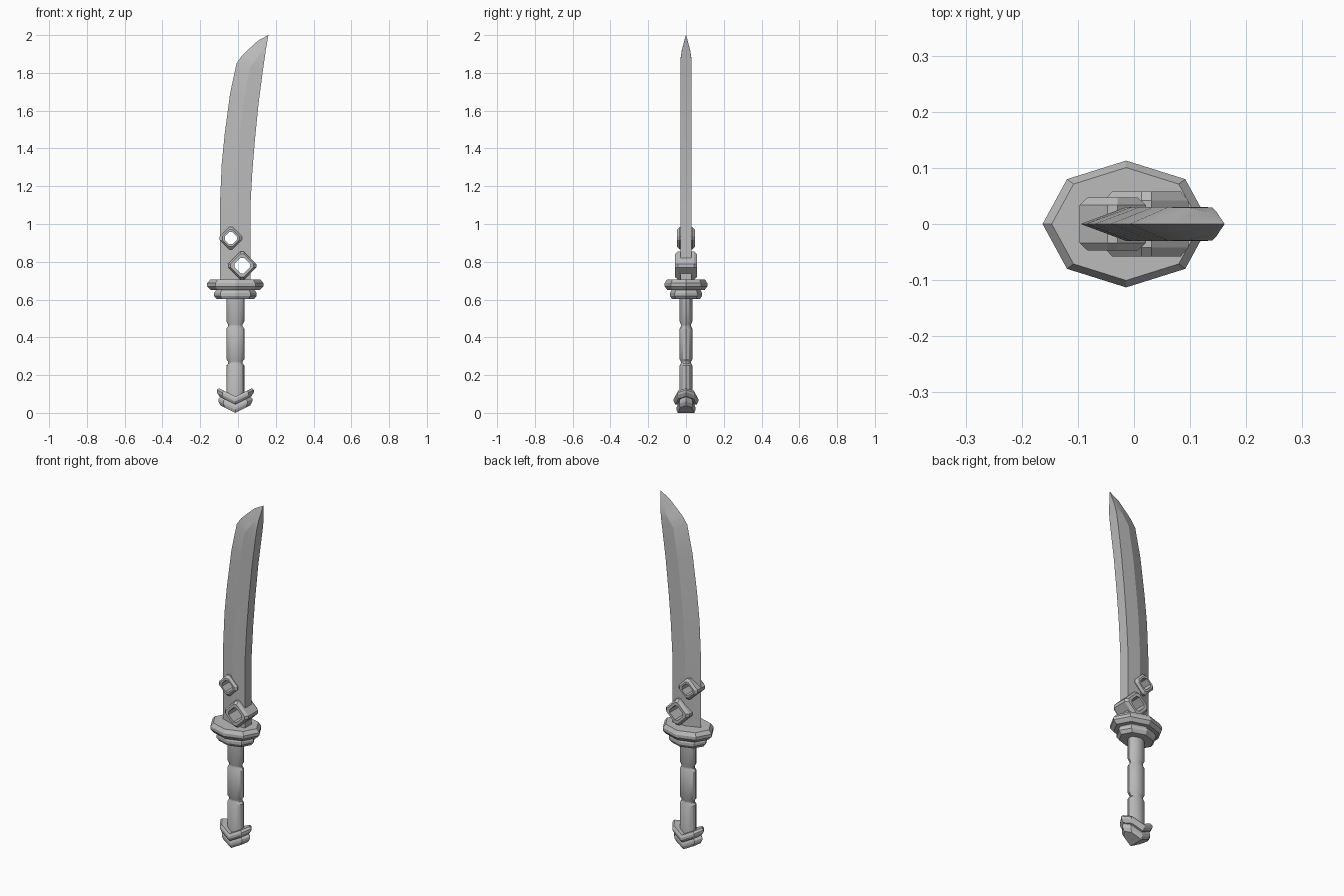
import bpy, bmesh, math

cube = bpy.data.objects.get("Cube")
if cube:
    bpy.data.objects.remove(cube)

steel = bpy.data.materials.new("grey steel")
steel.use_nodes = True
colour = (0.5, 0.5, 0.5, 1)
steel.diffuse_color = colour
steel.node_tree.nodes["Principled BSDF"].inputs["Base Color"].default_value = colour

CX = -0.014  # centre line of the hilt


def loft(name, rings, caps=True, loop=False, smooth=None):
    """Skin equal-length rings of points; caps are split along the middle."""
    bm = bmesh.new()
    rows = [[bm.verts.new(p) for p in ring] for ring in rings]
    n = len(rows[0])
    pairs = list(zip(rows, rows[1:])) + ([(rows[-1], rows[0])] if loop else [])
    for a, b in pairs:
        for i in range(n):
            j = (i + 1) % n
            bm.faces.new((a[i], a[j], b[j], b[i]))
    if caps and not loop:
        q = n // 4
        for row in (rows[0], rows[-1]):
            turned = row[q:] + row[:q]
            bm.faces.new(turned[:n // 2 + 1])
            bm.faces.new(turned[n // 2:] + turned[:1])
    bmesh.ops.remove_doubles(bm, verts=bm.verts, dist=1e-5)
    bmesh.ops.recalc_face_normals(bm, faces=bm.faces)
    mesh = bpy.data.meshes.new(name)
    bm.to_mesh(mesh)
    bm.free()
    mesh.materials.append(steel)
    ob = bpy.data.objects.new(name, mesh)
    bpy.context.collection.objects.link(ob)
    if smooth:
        bpy.ops.object.select_all(action="DESELECT")
        ob.select_set(True)
        bpy.context.view_layer.objects.active = ob
        bpy.ops.object.shade_smooth_by_angle(angle=math.radians(smooth))
    return ob


def oval(rx, ry, z, sides=8, bend=0):
    """Faceted oval ring; bend lifts it into a chevron."""
    ring = []
    for i in range(sides):
        a = math.tau * i / sides
        dx = rx * math.cos(a)
        ring.append((CX + dx, ry * math.sin(a), z + bend * abs(dx)))
    return ring


def plate(name, rx, ry, z, height, bend=0):
    """Octagonal plate with chamfered rim."""
    loft(name, [oval(rx * s, ry * s, z + height * t, bend=bend)
                for t, s in ((0, 0.87), (0.35, 1), (0.65, 1), (1, 0.89))])


# Guard and pommel plates
plate("upper_guard", 0.149, 0.113, 0.65, 0.056)
plate("lower_guard", 0.113, 0.085, 0.602, 0.05)
plate("upper_pommel", 0.098, 0.065, 0.045, 0.042, bend=0.5)
plate("lower_pommel", 0.09, 0.05, 0, 0.045, bend=0.5)

# Grip with two grooves
grip = [(0.06, 1), (0.25, 1), (0.262, 0.8), (0.272, 0.8), (0.285, 1),
        (0.445, 1), (0.458, 0.8), (0.468, 0.8), (0.485, 1), (0.61, 1)]
loft("grip", [oval(0.048 * s, 0.034 * s, z, 12) for z, s in grip], smooth=32)

# Blade stations: edge x, edge z, spine x, spine z, bevel share, half thickness
stations = [
    (-0.095, 0.68, 0.065, 0.68, 0.5, 0.03),
    (-0.095, 1.12, 0.066, 1.10, 0.5, 0.03),
    (-0.086, 1.32, 0.076, 1.28, 0.5, 0.03),
    (-0.070, 1.48, 0.089, 1.44, 0.5, 0.03),
    (-0.042, 1.69, 0.109, 1.64, 0.5, 0.03),
    (-0.008, 1.85, 0.130, 1.80, 0.5, 0.03),
    (0.020, 1.89, 0.140, 1.87, 0.65, 0.029),
    (0.056, 1.925, 0.147, 1.92, 0.8, 0.022),
    (0.105, 1.97, 0.154, 1.96, 0.9, 0.011),
    (0.160, 2.0, 0.161, 2.0, 0.95, 0.001),
]
rings = []
for ex, ez, sx, sz, f, t in stations:
    mx, mz = ex + (sx - ex) * f, ez + (sz - ez) * f
    rings.append([(ex, 0, ez), (mx, -t, mz), (sx, -t, sz), (sx, t, sz), (mx, t, mz)])
blade = loft("blade", rings, smooth=15)


def diamond(x, z, r, y, cut):
    """Diamond outline with clipped corners."""
    ring = []
    for i in range(4):
        for s in (-1, 1):
            a = math.pi / 2 * i
            u, v = r - cut, s * cut
            ring.append((x + u * math.cos(a) - v * math.sin(a), y,
                         z + u * math.sin(a) + v * math.cos(a)))
    return ring


# Diamond frames, each piercing the blade
for name, x, z, outer, inner, depth in (
        ("upper_frame", -0.038, 0.925, 0.068, 0.041, 0.047),
        ("lower_frame", 0.022, 0.78, 0.084, 0.05, 0.058)):
    mid = (outer + inner) / 2
    cutter = loft("cutter", [diamond(x, z, mid, y, 0.008) for y in (-0.1, 0.1)])
    cutter.hide_render = True
    mod = blade.modifiers.new("hole", "BOOLEAN")
    mod.operation = "DIFFERENCE"
    mod.solver = "EXACT"
    mod.object = cutter
    bpy.context.view_layer.objects.active = blade
    bpy.ops.object.modifier_apply(modifier=mod.name)
    bpy.data.objects.remove(cutter)
    rim = outer - 0.014
    section = [(inner, -depth), (rim, -depth), (outer, -depth * 0.72),
               (outer, depth * 0.72), (rim, depth), (inner, depth)]
    loft(name, [diamond(x, z, r, y, 0.009) for r, y in section], loop=True)
